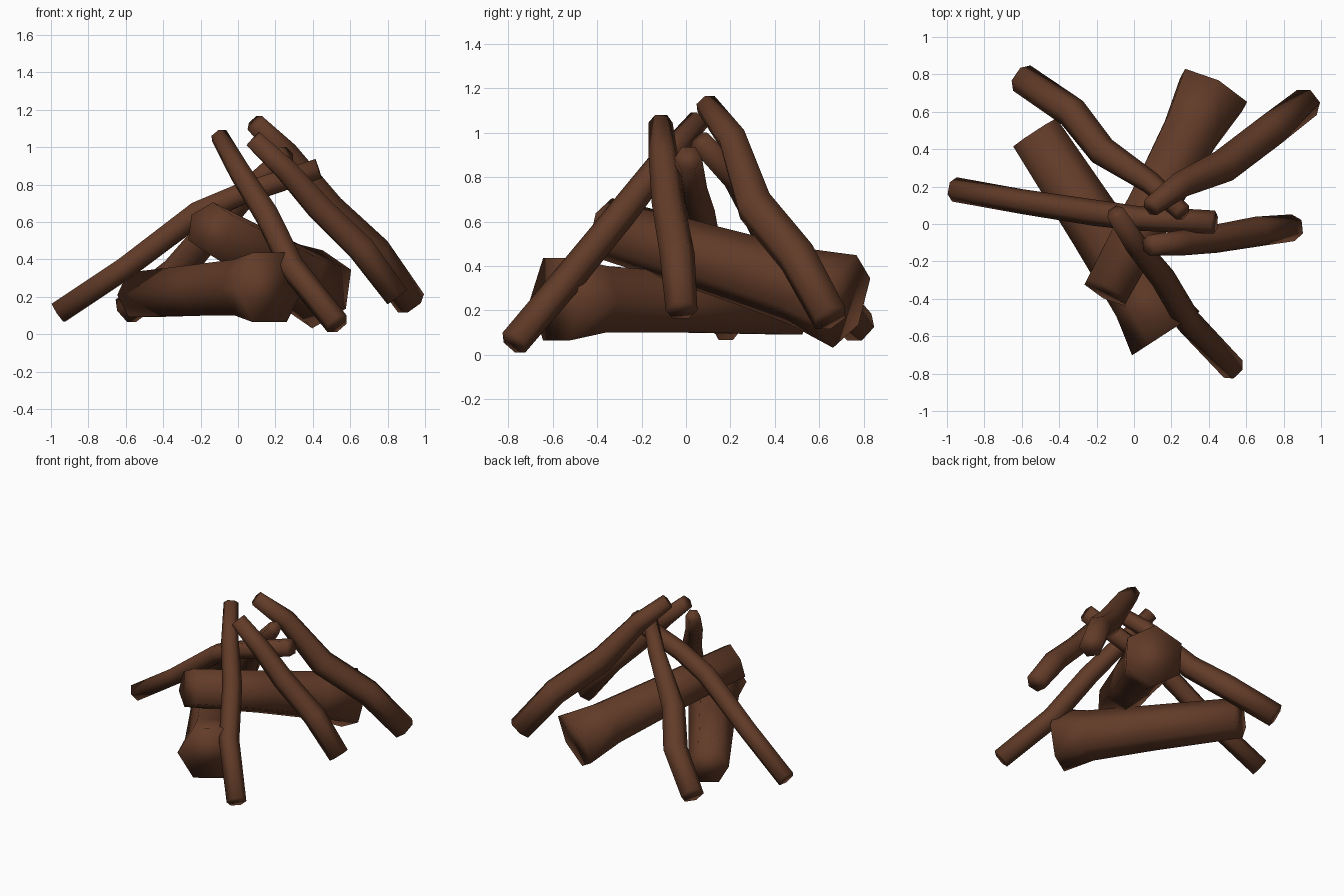
import bpy, bmesh, math
from mathutils import Vector

bark = bpy.data.materials.new("bark brown")
bark.diffuse_color = (0.122, 0.044, 0.021, 1)

SIDES = 6


def wood(name, points, turn=0.0):
    """Six-sided bent log through (x, y, z, radius) points, capped at both ends."""
    bm = bmesh.new()
    pts = [Vector(p[:3]) for p in points]
    rings = []
    for i, p in enumerate(pts):
        a, b = pts[max(i - 1, 0)], pts[min(i + 1, len(pts) - 1)]
        along = (b - a).normalized()
        side = along.cross(Vector((0, 0, 1))).normalized()
        up = side.cross(along)
        ring = []
        for k in range(SIDES):
            t = turn + math.tau * k / SIDES
            ring.append(bm.verts.new(p + points[i][3] * (side * math.cos(t) + up * math.sin(t))))
        rings.append(ring)
    for r0, r1 in zip(rings, rings[1:]):
        for k in range(SIDES):
            n = (k + 1) % SIDES
            bm.faces.new((r0[k], r0[n], r1[n], r1[k]))
    bm.faces.new(rings[0])
    bm.faces.new(rings[-1])
    bmesh.ops.recalc_face_normals(bm, faces=bm.faces)
    for f in bm.faces:
        f.smooth = True
    me = bpy.data.meshes.new(name)
    bm.to_mesh(me)
    bm.free()
    me.materials.append(bark)
    ob = bpy.data.objects.new(name, me)
    bpy.context.collection.objects.link(ob)


# Two thick logs with flared ends
wood("lower_log", [(0.17, -0.585, 0.25, 0.215), (0.05, -0.40, 0.25, 0.172),
                   (-0.19, -0.03, 0.235, 0.155), (-0.53, 0.49, 0.21, 0.138)])
wood("upper_log", [(0.425, 0.715, 0.24, 0.217), (0.31, 0.50, 0.31, 0.175),
                   (0.12, 0.14, 0.42, 0.155), (-0.15, -0.365, 0.57, 0.14)], math.pi / 6)

# Five thin sticks leaning together, listed from foot to tip
wood("left_stick", [(-0.96, 0.185, 0.115, 0.066), (-0.60, 0.12, 0.355, 0.066),
                    (-0.21, 0.06, 0.65, 0.07), (0.02, 0.03, 0.75, 0.066),
                    (0.43, 0.01, 0.885, 0.062)])
wood("back_left_stick", [(-0.60, 0.78, 0.125, 0.082), (-0.33, 0.595, 0.33, 0.085),
                         (-0.17, 0.39, 0.52, 0.08), (0.09, 0.22, 0.80, 0.06),
                         (0.26, 0.06, 0.965, 0.05)])
wood("back_right_stick", [(0.925, 0.65, 0.165, 0.085), (0.73, 0.50, 0.44, 0.09),
                          (0.48, 0.31, 0.67, 0.09), (0.25, 0.21, 0.97, 0.07),
                          (0.09, 0.09, 1.13, 0.053)])
wood("right_stick", [(0.85, -0.02, 0.20, 0.072), (0.66, -0.04, 0.455, 0.08),
                     (0.43, -0.08, 0.68, 0.075), (0.26, -0.10, 0.875, 0.068),
                     (0.08, -0.115, 1.045, 0.055)])
wood("front_stick", [(0.53, -0.775, 0.055, 0.068), (0.29, -0.52, 0.355, 0.07),
                     (0.155, -0.29, 0.635, 0.068), (0.01, -0.11, 0.865, 0.06),
                     (-0.10, 0.06, 1.06, 0.05)])
